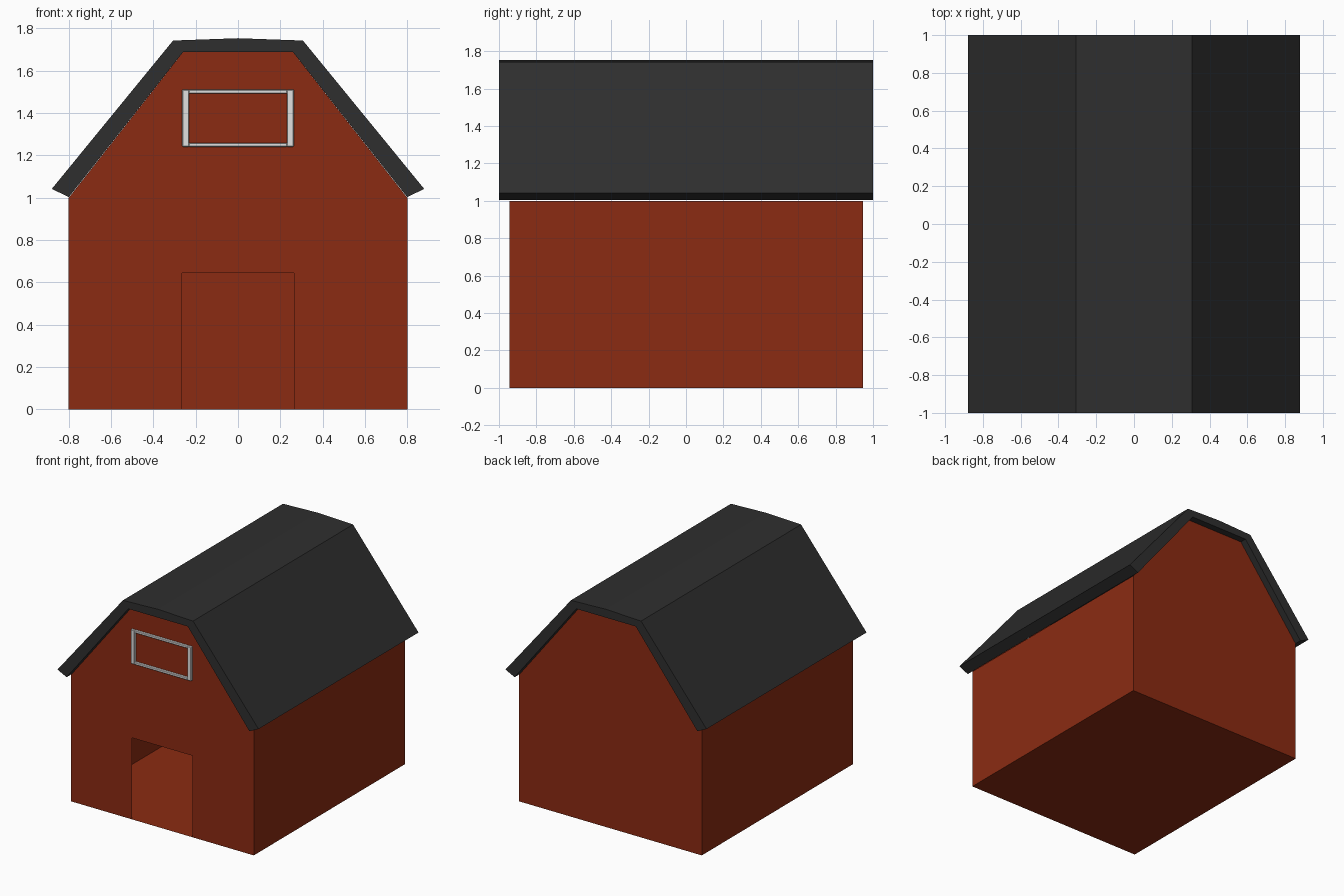
import bpy, bmesh

if "Cube" in bpy.data.objects:
    bpy.data.objects.remove(bpy.data.objects["Cube"])


def material(name, rgb):
    m = bpy.data.materials.new(name)
    m.diffuse_color = (*rgb, 1)
    m.use_nodes = True
    m.node_tree.nodes["Principled BSDF"].inputs["Base Color"].default_value = m.diffuse_color
    return m


RED = material("barn red", (0.26, 0.024, 0.006))
DARK = material("roof charcoal", (0.028, 0.028, 0.028))
WHITE = material("trim white", (0.75, 0.75, 0.75))


def finish(name, bm, mat):
    bmesh.ops.recalc_face_normals(bm, faces=bm.faces)
    me = bpy.data.meshes.new(name)
    bm.to_mesh(me)
    bm.free()
    me.materials.append(mat)
    ob = bpy.data.objects.new(name, me)
    bpy.context.collection.objects.link(ob)
    return ob


def face(bm, pts):
    return bm.faces.new([bm.verts.new(p) for p in pts])


def mirrored(half):
    # right half profile, closed by its mirror image
    return half + [(-x, z) for x, z in reversed(half) if x > 0]


# Barn walls: thin hollow shell, open doorway in the front gable
D = 0.945
gable = mirrored([(0.8, 0), (0.8, 1.0), (0.26, 1.688)])
door = [(-0.265, 0), (-0.265, 0.645), (0.265, 0.645), (0.265, 0)]
bm = bmesh.new()
face(bm, [(x, -D, z) for x, z in gable + door])
face(bm, [(x, D, z) for x, z in gable])
for x in (-0.8, 0.8):
    face(bm, [(x, -D, 0), (x, D, 0), (x, D, 1.0), (x, -D, 1.0)])
face(bm, [(-0.8, -D, 0), (0.8, -D, 0), (0.8, D, 0), (-0.8, D, 0)])
bmesh.ops.remove_doubles(bm, verts=bm.verts, dist=0.0001)
finish("barn_walls", bm, RED)

# Gambrel roof: thick folded band extruded along y
outer = mirrored([(0.88, 1.042), (0.307, 1.743), (0, 1.754)])
inner = mirrored([(0.8, 1.003), (0.26, 1.688), (0, 1.688)])
bm = bmesh.new()
for i in range(len(outer) - 1):
    face(bm, [(x, -1, z) for x, z in (outer[i], outer[i + 1], inner[i + 1], inner[i])])
bmesh.ops.remove_doubles(bm, verts=bm.verts, dist=0.0001)
ext = bmesh.ops.extrude_face_region(bm, geom=bm.faces[:], use_keep_orig=True)
moved = [v for v in ext["geom"] if isinstance(v, bmesh.types.BMVert)]
bmesh.ops.translate(bm, verts=moved, vec=(0, 2, 0))
finish("roof", bm, DARK)


# Loft window trim: four bars on the front gable
def bar(name, x0, x1, z0, z1):
    bm = bmesh.new()
    bmesh.ops.create_cube(bm, size=1)
    for v in bm.verts:
        v.co = ((x0 + x1) / 2 + v.co.x * (x1 - x0),
                -D - 0.009 + v.co.y * 0.022,
                (z0 + z1) / 2 + v.co.z * (z1 - z0))
    ob = finish(name, bm, WHITE)
    bev = ob.modifiers.new("bevel", 'BEVEL')
    bev.width = 0.003
    bev.segments = 1


for side, s in (("left", -1), ("right", 1)):
    a, b = sorted((s * 0.232, s * 0.264))
    bar("window_trim_" + side, a, b, 1.241, 1.511)
bar("window_trim_top", -0.232, 0.232, 1.492, 1.511)
bar("window_trim_bottom", -0.232, 0.232, 1.241, 1.26)
